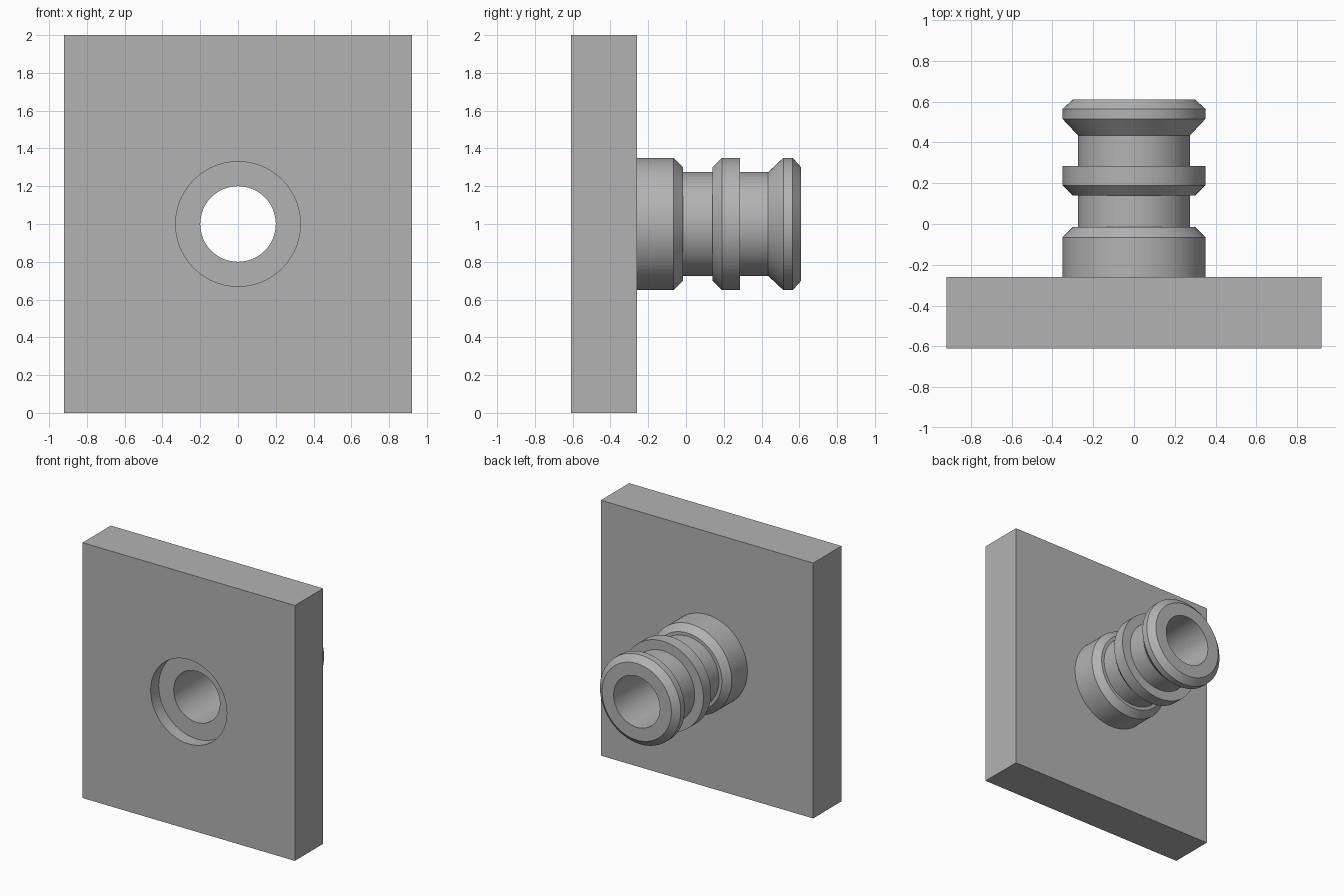
import bpy
import bmesh
import math
from mathutils import Matrix

if "Cube" in bpy.data.objects:
    bpy.data.objects.remove(bpy.data.objects["Cube"], do_unlink=True)

SEGMENTS = 96
AXIS_Z = 1.0
FRONT, BACK, SEAT = -0.61, -0.26, -0.51   # plate faces and counterbore floor
BORE, RECESS, GROOVE, EDGE, RIM = 0.20, 0.33, 0.275, 0.30, 0.35

grey = bpy.data.materials.new("plain grey")
grey.use_nodes = True
colour = (0.45, 0.45, 0.45, 1)
grey.diffuse_color = colour
grey.node_tree.nodes["Principled BSDF"].inputs["Base Color"].default_value = colour


def make_object(name, bm):
    mesh = bpy.data.meshes.new(name)
    bm.to_mesh(mesh)
    bm.free()
    mesh.materials.append(grey)
    obj = bpy.data.objects.new(name, mesh)
    bpy.context.collection.objects.link(obj)
    return obj


# Square plate
bm = bmesh.new()
bmesh.ops.create_cube(bm, size=1)
bmesh.ops.scale(bm, vec=(1.84, BACK - FRONT, 2), verts=bm.verts)
bmesh.ops.translate(bm, vec=(0, (FRONT + BACK) / 2, AXIS_Z), verts=bm.verts)
plate = make_object("mounting_plate", bm)

# Round opening through the plate
bm = bmesh.new()
place = Matrix.Translation((0, FRONT, AXIS_Z)) @ Matrix.Rotation(math.pi / 2, 4, "X")
bmesh.ops.create_cone(bm, cap_ends=True, segments=SEGMENTS, radius1=RECESS,
                      radius2=RECESS, depth=2, matrix=place)
cutter = make_object("opening_cutter", bm)
cutter.hide_render = True
cut = plate.modifiers.new("opening", "BOOLEAN")
cut.operation = "DIFFERENCE"
cut.solver = "EXACT"
cut.object = cutter
bpy.context.view_layer.objects.active = plate
bpy.ops.object.modifier_apply(modifier=cut.name)
bpy.data.objects.remove(cutter, do_unlink=True)

# Ribbed spigot: (radius, y) from the recess floor, through the bore, round the outside
profile = [
    (RECESS, SEAT), (BORE, SEAT), (BORE, 0.61),
    (EDGE, 0.61), (RIM, 0.565), (RIM, 0.515), (GROOVE, 0.435),  # end collar
    (GROOVE, 0.285), (RIM, 0.285), (RIM, 0.19), (EDGE, 0.14),   # middle collar
    (GROOVE, 0.14), (GROOVE, -0.015),
    (EDGE, -0.015), (RIM, -0.065), (RIM, BACK), (RECESS, BACK),  # base collar
]
bm = bmesh.new()
verts = [bm.verts.new((r, y, AXIS_Z)) for r, y in profile]
edges = [bm.edges.new(pair) for pair in zip(verts, verts[1:])]
bmesh.ops.spin(bm, geom=verts + edges, cent=(0, 0, AXIS_Z), axis=(0, 1, 0),
               angle=math.tau, steps=SEGMENTS, use_merge=True)
bmesh.ops.remove_doubles(bm, verts=bm.verts, dist=0.0001)
bmesh.ops.recalc_face_normals(bm, faces=bm.faces)
# The end face must look towards +y
end = max(bm.faces, key=lambda f: f.calc_center_median().y)
if end.normal.y < 0:
    bmesh.ops.reverse_faces(bm, faces=bm.faces)
spigot = make_object("ribbed_spigot", bm)

# Smooth the round faces, keep the rims sharp
for obj in (plate, spigot):
    bpy.ops.object.select_all(action="DESELECT")
    obj.select_set(True)
    bpy.context.view_layer.objects.active = obj
    bpy.ops.object.shade_smooth_by_angle(angle=math.radians(25))
